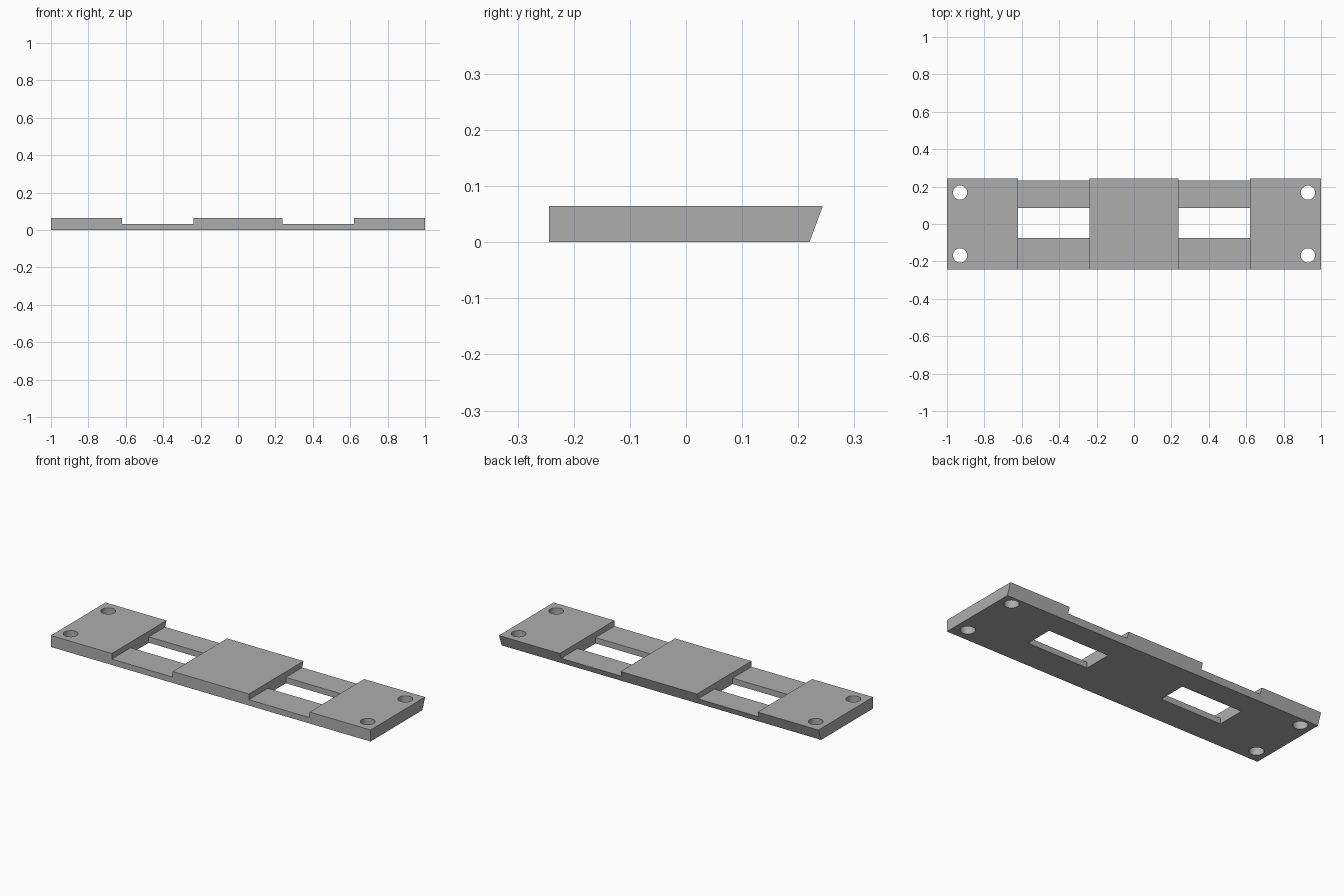
import bpy
import bmesh
from mathutils import Matrix, Vector

old = bpy.data.objects.get("Cube")
if old:
    bpy.data.objects.remove(old, do_unlink=True)

HEIGHT, RAIL_HEIGHT = 0.065, 0.033
FRONT, BACK_TOP, BACK_BOTTOM = -0.244, 0.244, 0.22
INNER, OUTER = 0.239, 0.619

grey = bpy.data.materials.new("plain grey")
grey.use_nodes = True
colour = (0.42, 0.42, 0.42, 1)
grey.diffuse_color = colour
grey.node_tree.nodes["Principled BSDF"].inputs["Base Color"].default_value = colour


def make_object(name, bm):
    bmesh.ops.recalc_face_normals(bm, faces=bm.faces)
    mesh = bpy.data.meshes.new(name)
    bm.to_mesh(mesh)
    bm.free()
    mesh.materials.append(grey)
    obj = bpy.data.objects.new(name, mesh)
    bpy.context.collection.objects.link(obj)
    return obj


def add_box(bm, low, high):
    low, high = Vector(low), Vector(high)
    matrix = Matrix.Translation((low + high) / 2) @ Matrix.Diagonal((*(high - low), 1))
    bmesh.ops.create_cube(bm, size=1, matrix=matrix)


def cut(target, name, bm):
    cutter = make_object(name, bm)
    cutter.hide_render = True
    mod = target.modifiers.new(name, 'BOOLEAN')
    mod.operation = 'DIFFERENCE'
    mod.solver = 'EXACT'
    mod.object = cutter
    bpy.context.view_layer.objects.active = target
    bpy.ops.object.modifier_apply(modifier=mod.name)
    bpy.data.objects.remove(cutter, do_unlink=True)


# Plate: side profile with a sloping back, extruded along its length
bm = bmesh.new()
profile = [(FRONT, 0), (BACK_BOTTOM, 0), (BACK_TOP, HEIGHT), (FRONT, HEIGHT)]
face = bm.faces.new([bm.verts.new((-1, y, z)) for y, z in profile])
ends = bmesh.ops.extrude_face_region(bm, geom=[face])["geom"]
bmesh.ops.translate(bm, vec=(2, 0, 0),
                    verts=[v for v in ends if isinstance(v, bmesh.types.BMVert)])
plate = make_object("mounting_plate", bm)

# Lowered rails between the three raised pads
bm = bmesh.new()
for x in (-OUTER, INNER):
    add_box(bm, (x, -1, RAIL_HEIGHT), (x + OUTER - INNER, 1, 1))
cut(plate, "rail_recess_cutter", bm)

# Rectangular windows through the plate
bm = bmesh.new()
for x in (-OUTER, INNER):
    add_box(bm, (x, -0.075, -1), (x + OUTER - INNER, 0.086, 1))
cut(plate, "window_cutter", bm)

# Round screw holes in the corners
bm = bmesh.new()
for x in (-0.93, 0.93):
    for y in (-0.168, 0.168):
        bmesh.ops.create_cone(bm, cap_ends=True, segments=48, radius1=0.038,
                              radius2=0.038, depth=1,
                              matrix=Matrix.Translation((x, y, 0)))
cut(plate, "screw_hole_cutter", bm)

# Smooth hole walls with crisp edges
plate.select_set(True)
bpy.context.view_layer.objects.active = plate
bpy.ops.object.shade_smooth_by_angle()
